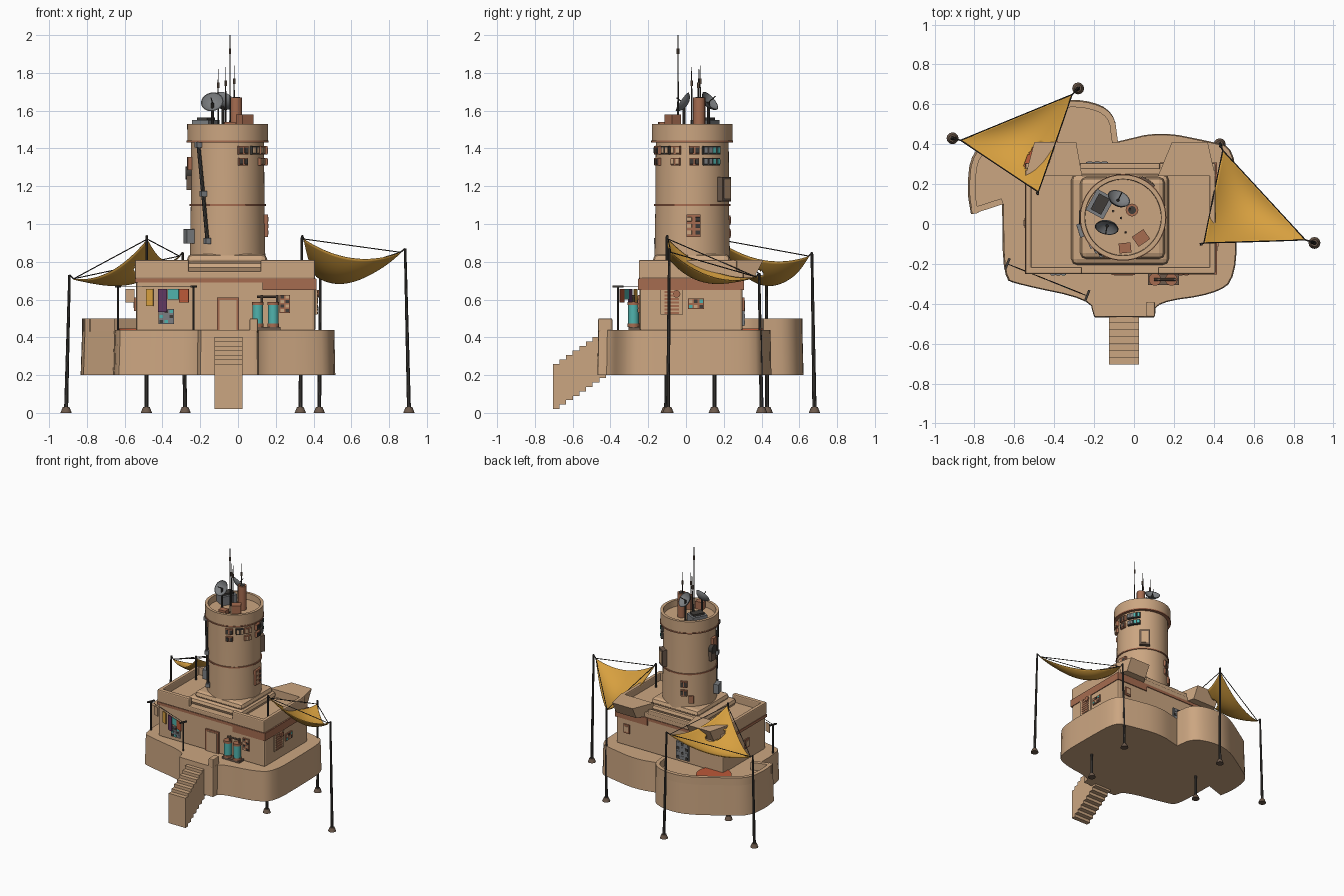
import bpy, bmesh, math
from mathutils import Vector, Matrix

cube = bpy.data.objects.get("Cube")
if cube:
    bpy.data.objects.remove(cube, do_unlink=True)


def material(name, r, g, b):
    m = bpy.data.materials.new(name)
    m.use_nodes = True
    m.diffuse_color = (r, g, b, 1)
    m.node_tree.nodes["Principled BSDF"].inputs["Base Color"].default_value = (r, g, b, 1)
    return m


SAND = material("sand plaster", .60, .38, .22)
CLOTH = material("ochre cloth", .68, .35, .05)
RUST = material("rust trim", .38, .15, .08)
DARK = material("dark metal", .05, .045, .04)
GREY = material("grey metal", .2, .21, .22)
TEAL = material("teal paint", .08, .45, .42)
PURPLE = material("purple cloth", .12, .04, .12)
RED = material("red clay", .5, .1, .04)
BROWN = material("brown iron", .15, .1, .07)


def finish(name, bm, mat, bevel=0, smooth=False):
    bmesh.ops.recalc_face_normals(bm, faces=bm.faces)
    mesh = bpy.data.meshes.new(name)
    bm.to_mesh(mesh)
    bm.free()
    mesh.materials.append(mat)
    ob = bpy.data.objects.new(name, mesh)
    bpy.context.collection.objects.link(ob)
    if bevel:
        mod = ob.modifiers.new("soft edges", "BEVEL")
        mod.width, mod.segments = bevel, 2
    if smooth:
        bpy.ops.object.select_all(action="DESELECT")
        ob.select_set(True)
        bpy.context.view_layer.objects.active = ob
        bpy.ops.object.shade_smooth_by_angle(angle=math.radians(35))
    return ob


def block(name, mat, center, size, turn=0, bevel=0):
    bm = bmesh.new()
    bmesh.ops.create_cube(bm, size=1, matrix=Matrix.Translation(center)
                          @ Matrix.Rotation(turn, 4, "Z") @ Matrix.Diagonal((*size, 1)))
    return finish(name, bm, mat, bevel)


def box(name, mat, xs, ys, zs, bevel=0):
    span = (xs, ys, zs)
    return block(name, mat, [(a + b) / 2 for a, b in span], [b - a for a, b in span], 0, bevel)


def rod(name, mat, a, b, r, r2=None, sides=8):
    a, b = Vector(a), Vector(b)
    bm = bmesh.new()
    bmesh.ops.create_cone(bm, cap_ends=True, segments=sides, radius1=r, radius2=r if r2 is None else r2,
                          depth=(b - a).length, matrix=Matrix.Translation((a + b) / 2)
                          @ (b - a).to_track_quat("Z", "Y").to_matrix().to_4x4())
    return finish(name, bm, mat, 0, True)


def lathe(name, mat, profile, place, sides=48):
    bm = bmesh.new()
    vs = [bm.verts.new((r, 0, z)) for r, z in profile]
    es = [bm.edges.new(p) for p in zip(vs, vs[1:])]
    bmesh.ops.spin(bm, geom=vs + es, axis=(0, 0, 1), cent=(0, 0, 0), angle=math.tau,
                   steps=sides, use_merge=True)
    bmesh.ops.remove_doubles(bm, verts=bm.verts, dist=.0001)
    bm.transform(place)
    return finish(name, bm, mat, 0, True)


def loft(name, mat, low, high, smooth=False):
    bm = bmesh.new()
    a, b = [bm.verts.new(p) for p in low], [bm.verts.new(p) for p in high]
    for i in range(len(a)):
        bm.faces.new((a[i - 1], a[i], b[i], b[i - 1]))
    bm.faces.new(a)
    bm.faces.new(b)
    return finish(name, bm, mat, 0, smooth)


def rounded(points, rounds=2):
    for _ in range(rounds):
        out = [points[0]]
        for a, b in zip(points, points[1:]):
            a, b = Vector(a), Vector(b)
            out += [a.lerp(b, .25), a.lerp(b, .75)]
        points = out + [points[-1]]
    return [Vector(p) for p in points]


# Platform with its raised lobe wall
front = rounded([(-.655, .1), (-.65, -.27), (-.58, -.3), (-.22, -.375), (-.2, -.46), (-.19, -.465),
                 (.095, -.465), (.105, -.46), (.11, -.39), (.4, -.35), (.51, -.27), (.51, .1),
                 (.5, .38), (.38, .41), (.13, .46), (-.08, .41)])
lobe = rounded([(-.08, .41), (-.1, .56), (-.24, .62), (-.42, .61), (-.66, .46), (-.81, .36),
                (-.83, .17), (-.81, .05), (-.81, .05), (-.655, .1)])
outline = front[:-1] + lobe[:-1]
loft("platform", SAND, [(p.x * 1.01, p.y * 1.01, .2) for p in outline],
     [(p.x, p.y, .44) for p in outline], True)
inner = []
for i, p in enumerate(lobe):
    d = (lobe[min(i + 1, len(lobe) - 1)] - lobe[max(i - 1, 0)]).normalized()
    inner.append(p + Vector((-d.y, d.x)) * .03)
ring = lobe + inner[::-1]
bm = bmesh.new()
low, high = [[bm.verts.new((p.x, p.y, z)) for p in ring] for z in (.43, .5)]
n = len(ring)
for i in range(n):
    bm.faces.new((low[i - 1], low[i], high[i], high[i - 1]))
for i in range(n // 2 - 1):
    bm.faces.new((high[i], high[i + 1], high[n - 2 - i], high[n - 1 - i]))
finish("lobe_parapet", bm, SAND, 0, True)
rod("clay_floor_disc", RED, (-.5, .36, .44), (-.5, .36, .448), .13, sides=32)
box("landing_post", SAND, (.062, .105), (-.465, -.39), (.43, .5), .006)

# Stairs
for i in range(8):
    y, z = -.705 + i * .035, i * .0235
    box("stair_step", SAND, (-.125, .025), (y, y + .036), (.02 + z, .26 + z))

# House and roof
box("house_walls", SAND, (-.54, .41), (-.245, .3), (.43, .72), .015)
box("thin_band", RUST, (-.546, .413), (-.251, .306), (.69, .712))
box("thick_band", RUST, (.13, .416), (-.253, .308), (.65, .71))
box("roof_slab", SAND, (-.545, .408), (-.25, .305), (.71, .75), .008)
for x0, x1, edge, outer, inside in ((-.545, -.26, -.545, -.5, -.29), (.12, .408, .378, .37, .19)):
    box("front_parapet", SAND, (x0, x1), (-.25, -.215), (.71, .81), .008)
    box("side_parapet", SAND, (edge, edge + .03), (-.25, .27), (.71, .81), .008)
    plan = [(x0, .24), (x1 if x0 < 0 else x0, .24)] if x0 < 0 else [(x0, .24), (x1, .24)]
    far = [(max(outer, inside), .41), (min(outer, inside), .41)]
    plan = plan + far
    loft("rear_roof_block", SAND, [(x, min(y, .36), .715) for x, y in plan], [(x, y, .81) for x, y in plan])
box("rear_parapet", SAND, (-.27, .13), (.275, .305), (.74, .775), .006)
box("tower_plinth", SAND, (-.315, .175), (-.205, .25), (.74, .8), .04)
box("tower_plinth_cap", SAND, (-.27, .155), (-.175, .235), (.78, .842), .03)

# Tower
TX, TY = -.055, .033
axis = Matrix.Translation((TX, TY, 0))
lathe("tower_shaft", SAND, [(.2, .8), (.195, 1.1), (.193, 1.44)], axis, 64)
lathe("tower_crown", SAND, [(.19, 1.435), (.213, 1.435), (.214, 1.53), (.192, 1.53), (.19, 1.48), (0, 1.48)], axis, 64)
for z, r in ((1.1, .202), (1.437, .217)):
    lathe("tower_ring", RUST, [(.18, z - .005), (r, z - .005), (r, z + .005), (.18, z + .005)], axis, 64)


def on_tower(name, mat, degrees, z, wide, tall, out=.03, lift=0):
    a = math.radians(degrees)
    r = .195 + lift
    return block(name, mat, (TX + r * math.cos(a), TY + r * math.sin(a), z), (out, wide, tall), a, .002)


def tower_window(degrees, z, wide, tall, frame, pane):
    on_tower("window_frame", frame, degrees, z, wide, tall)
    for s in (-1, 1):
        on_tower("window_pane", pane, degrees + s * wide * 75, z, wide * .36, tall * .7, .03, .004)


for angle, frame, pane in ((-66, RUST, DARK), (-44, DARK, SAND), (-26, RUST, SAND), (3, RUST, DARK),
                           (24, DARK, GREY), (38, DARK, TEAL)):
    tower_window(angle, 1.39, .055, .045, frame, pane)
    if angle != -44:
        tower_window(angle, 1.33, .05, .04, frame, pane)
on_tower("panel_frame", RUST, 2, .99, .075, .12, .035)
for z in (.955, .99, 1.025):
    on_tower("panel_slot", SAND, -4, z, .025, .022, .035, .004)
    on_tower("panel_slot", DARK, 8, z, .025, .022, .035, .004)
on_tower("rear_locker", BROWN, 55, 1.185, .08, .13, .06)
on_tower("rear_locker_door", SAND, 55, 1.185, .055, .1, .06, .004)
for z in (.95, 1.02):
    tower_window(113, z, .05, .05, RUST, DARK)
on_tower("rear_hatch", RUST, 128, .9, .04, .06)
on_tower("side_cabinet", GREY, 197, .935, .07, .075, .08)
on_tower("side_box", BROWN, 180, 1.22, .06, .08, .045)
on_tower("side_box", RUST, 186, 1.32, .05, .07, .04)
rod("side_fan", DARK, (TX - .19, TY, 1.27), (TX - .222, TY, 1.27), .035, sides=16)
pipe = [(-.21, -.105, 1.42), (-.185, -.13, 1.16), (-.162, -.15, .91)]
for a, b in zip(pipe, pipe[1:]):
    rod("drain_pipe", DARK, a, b, .01)
for x, y, z in pipe:
    block("pipe_joint", GREY, (x, y, z), (.03, .03, .03), .4)

# Tower top equipment
rod("chimney", RUST, (-.01, .07, 1.47), (-.01, .07, 1.67), .032, sides=16)
rod("chimney_mouth", DARK, (-.01, .07, 1.668), (-.01, .07, 1.673), .02, sides=16)
block("roof_crate", RUST, (.035, -.07, 1.53), (.07, .06, .1), .6)
block("roof_crate", RUST, (-.045, -.12, 1.51), (.06, .05, .06), .1)
block("equipment_box", GREY, (-.17, .1, 1.51), (.1, .12, .08), -.5)
block("equipment_lid", DARK, (-.17, .1, 1.555), (.06, .09, .02), -.5)
for spot, aim in (((-.08, .12, 1.645), (.35, .7, .6)), ((-.135, -.01, 1.64), (-.15, -.8, .55))):
    place = Matrix.Translation(spot) @ Vector(aim).to_track_quat("Z", "Y").to_matrix().to_4x4()
    bowl = [(0, -.02), (.03, -.015), (.05, -.002), (.06, .012), (.056, .012), (.03, -.01), (0, -.015)]
    lathe("dish", GREY, bowl, place, 24)
    rod("dish_stem", DARK, (spot[0], spot[1], 1.47), spot, .008)
    rod("dish_feed", DARK, spot, place @ Vector((0, 0, .05)), .003)
for x, y, top in ((-.042, -.042, 2), (-.105, .065, 1.82), (-.065, .03, 1.83), (-.02, .075, 1.84)):
    rod("antenna", DARK, (x, y, 1.47), (x, y, top), .0055, .002, 6)
    rod("antenna_collar", BROWN, (x, y, top - .1), (x, y, top - .07), .007, sides=6)

# Door, windows and wall fittings
box("door_frame", RUST, (-.112, .006), (-.257, -.24), (.44, .612))
box("door_leaf", SAND, (-.098, -.008), (-.26, -.24), (.44, .598))


def wall_panel(name, frame, pane, along, fixed, zs, axis_x, rows, cols):
    def put(label, mat, a, z, depth):
        span = (fixed - depth, fixed + depth)
        box(label, mat, a if axis_x else span, span if axis_x else a, z)
    put(name, frame, along, zs, .01)
    w, h = (along[1] - along[0]) / cols, (zs[1] - zs[0]) / rows
    for i in range(cols):
        for j in range(rows):
            a, z = along[0] + w * i, zs[0] + h * j
            put(name + "_pane", pane[(i + j) % len(pane)], (a + w * .18, a + w * .82), (z + h * .2, z + h * .8), .013)


wall_panel("front_window", RUST, (SAND, DARK), (.22, .275), -.245, (.53, .625), True, 4, 2)
wall_panel("control_panel", GREY, (DARK, TEAL, GREY), (-.42, -.34), -.245, (.47, .55), True, 3, 3)
wall_panel("rear_door", GREY, (DARK, GREY), (-.24, -.13), .3, (.46, .6), True, 4, 3)
wall_panel("rear_window", RUST, (SAND,), (.29, .34), .3, (.54, .61), True, 1, 1)
wall_panel("left_window", RUST, (SAND,), (-.02, .03), -.54, (.54, .61), False, 1, 1)
wall_panel("right_window", RUST, (TEAL, SAND, DARK), (.01, .095), .41, (.55, .605), False, 2, 3)
wall_panel("vent", SAND, (RUST,), (-.135, -.015), .41, (.52, .65), False, 7, 1)
rod("round_lamp", RUST, (.41, -.05, .63), (.43, -.05, .63), .02, sides=16)

# Tanks
box("tank_shelf", BROWN, (.07, .225), (-.305, -.245), (.44, .455))
for x in (.105, .187):
    rod("tank", TEAL, (x, -.278, .47), (x, -.278, .575), .028, sides=20)
    for z in (.455, .57):
        rod("tank_cap", RUST, (x, -.278, z), (x, -.278, z + .018), .031, sides=20)
    rod("tank_pipe", BROWN, (x + .02, -.278, .58), (x + .02, -.278, .625), .007)
rod("tank_crossbar", BROWN, (.1, -.278, .615), (.21, -.278, .615), .007)

# Washing line
a, b = Vector((-.635, -.2, .67)), Vector((-.235, -.36, .67))
for p in (a, b):
    rod("line_post", DARK, (p.x, p.y, .44), p, .006)
    block("line_arm", DARK, p, (.012, .06, .01), -.38)
rod("washing_line", DARK, a, b, .002)
for mat, t, wide, drop in ((SAND, .16, .05, .07), (CLOTH, .42, .04, .09), (PURPLE, .59, .05, .12),
                           (TEAL, .73, .065, .055), (RED, .87, .055, .07)):
    p = a.lerp(b, t)
    block("hung_cloth", mat, (p.x, p.y, .655 - drop / 2), (wide, .006, drop), -.38)

# Sails on poles
def sail(corners, poles, tear=None, n=44):
    for (x, y), (tx, ty, tz), c in zip(poles, [Vector(c) for c in corners], corners):
        tip = Vector((x, y, tz + .02)).lerp(Vector((tx, ty, tz + .02)), .45)
        rod("sail_pole", DARK, (x, y, .02), tip, .011, .007)
        rod("pole_foot", BROWN, (x, y, 0), (x, y, .03), .03, .018, 12)
        rod("sail_tie", DARK, tip, c, .004, sides=5)
    bm = bmesh.new()
    A, B, C = [Vector(c) for c in corners]
    grid = {}
    for i in range(n + 1):
        for j in range(n + 1 - i):
            u, v = i / n, j / n
            w = 1 - u - v
            p = A * u + B * v + C * w
            p.z -= .26 * (u * v + v * w + w * u) + u * v * w
            grid[i, j] = bm.verts.new(p)
    for i, j in grid:
        if i + j < n:
            bm.faces.new((grid[i, j], grid[i + 1, j], grid[i, j + 1]))
        if i + j < n - 1:
            bm.faces.new((grid[i + 1, j], grid[i + 1, j + 1], grid[i, j + 1]))
    if tear:
        gone = []
        for f in bm.faces:
            d = (f.calc_center_median().xy - Vector(tear)) @ Matrix.Rotation(math.radians(58), 2)
            if (d.x / .08) ** 2 + (d.y / .025) ** 2 < 1:
                gone.append(f)
        bmesh.ops.delete(bm, geom=gone, context="FACES")
    ob = finish("shade_sail", bm, CLOTH, 0, True)
    ob.modifiers.new("thickness", "SOLIDIFY").thickness = .005
    for p, q in ((A, B), (B, C), (C, A)):
        rod("sail_rope", DARK, p, q, .003, sides=5)


sail([(-.87, .42, .71), (-.31, .65, .83), (-.48, .16, .92)],
     [(-.91, .43), (-.28, .68), (-.485, .15)], (-.505, .345))
sail([(.445, .37, .72), (.35, -.095, .92), (.86, -.08, .85)],
     [(.43, .4), (.33, -.105), (.905, -.095)])
